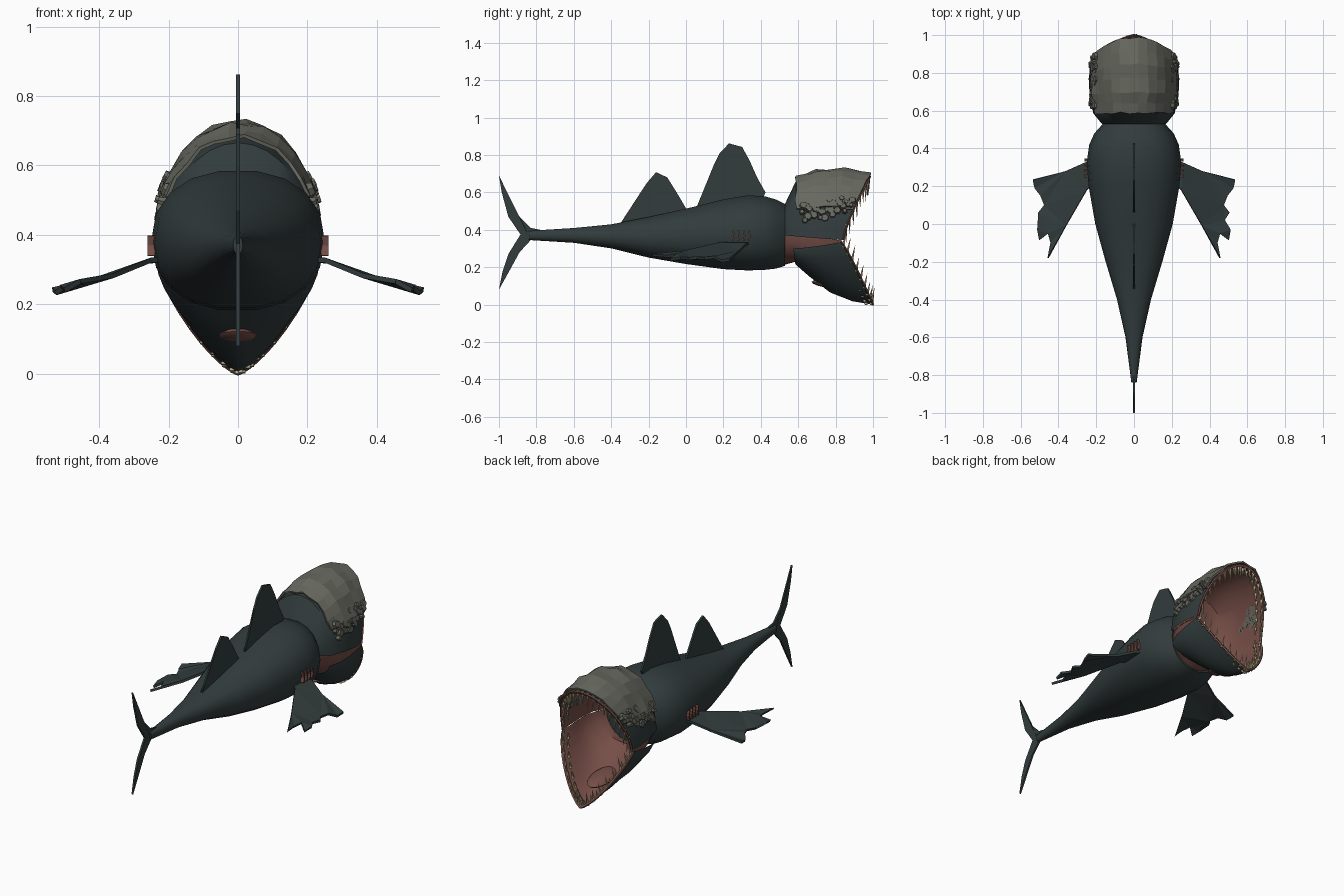
import bpy, bmesh, random
from math import sin, cos, pi, radians
from mathutils import Vector, Matrix

random.seed(4)
cube = bpy.data.objects.get("Cube")
if cube:
    bpy.data.objects.remove(cube, do_unlink=True)


def material(name, rgb):
    m = bpy.data.materials.new(name)
    m.use_nodes = True
    m.diffuse_color = (*rgb, 1)
    m.node_tree.nodes["Principled BSDF"].inputs["Base Color"].default_value = (*rgb, 1)
    return m


SKIN = material("dark slate skin", (0.032, 0.045, 0.046))
STONE = material("grey armour", (0.135, 0.14, 0.115))
FLESH = material("raw flesh", (0.18, 0.075, 0.062))
TOOTH = material("ivory tooth", (0.45, 0.39, 0.24))


def finish(name, bm, mat, smooth=None):
    bmesh.ops.recalc_face_normals(bm, faces=bm.faces)
    me = bpy.data.meshes.new(name)
    bm.to_mesh(me)
    bm.free()
    me.materials.append(mat)
    if smooth:
        me.shade_smooth()
        me.set_sharp_from_angle(angle=radians(smooth))
    ob = bpy.data.objects.new(name, me)
    bpy.context.collection.objects.link(ob)
    return ob


def solidify(ob, thickness, offset=0):
    mod = ob.modifiers.new("thickness", "SOLIDIFY")
    mod.thickness, mod.offset = thickness, offset


def loft(name, rings, mat, closed=False, caps=(), smooth=40):
    """Skin a list of equally sized point rings."""
    bm = bmesh.new()
    rows = [[bm.verts.new(p) for p in ring] for ring in rings]
    n = len(rows[0])
    for a, b in zip(rows, rows[1:]):
        for i in range(n if closed else n - 1):
            j = (i + 1) % n
            bm.faces.new((a[i], a[j], b[j], b[i]))
    for c in caps:
        bm.faces.new(rows[c])
    return finish(name, bm, mat, smooth)


def arc_point(st, a):
    """Point on a jaw section: a = 0 is one side, pi/2 the midline, pi the other side."""
    y_side, y_mid, half, z_edge, z_mid, p = st
    c, s = cos(a), max(sin(a), 0.0)
    x = half * abs(c) ** p * (1 if c > 0 else -1)
    return Vector((x, y_side + (y_mid - y_side) * s ** 1.3, z_edge + (z_mid - z_edge) * s ** p))


def jaw(name, stations, mat, a0=0, a1=180, n=16, smooth=40, caps=()):
    angles = [radians(a0 + (a1 - a0) * i / n) for i in range(n + 1)]
    return loft(name, [[arc_point(s, a) for a in angles] for s in stations], mat,
                smooth=smooth, caps=caps)


# Body: superellipse sections (y, half width, top, bottom)
body = [(-.84, .014, .395, .345), (-.6, .045, .41, .33), (-.4, .09, .43, .30),
        (-.2, .15, .47, .25), (0, .205, .515, .215), (.2, .24, .565, .187),
        (.33, .25, .587, .18), (.42, .237, .582, .183), (.48, .21, .565, .19),
        (.53, .165, .54, .205)]


def oval(y, half, top, bottom, n=18):
    ring = []
    for i in range(n):
        c, s = cos(2 * pi * i / n), sin(2 * pi * i / n)
        x = half * abs(c) ** .9 * (1 if c > 0 else -1)
        z = (top + bottom) / 2 + (top - bottom) / 2 * abs(s) ** .9 * (1 if s > 0 else -1)
        ring.append((x, y, z))
    return ring


loft("body", [oval(*b) for b in body], SKIN, closed=True, caps=(0, -1))

# Jaws: (side y, midline y, half width, edge z, midline z, section power)
upper = [(.53, .53, .17, .37, .54, 1), (.585, .59, .215, .365, .665, 1),
         (.68, .70, .235, .357, .70, 1), (.77, .85, .24, .35, .71, 1),
         (.84, .985, .23, .345, .685, 1)]
lower = [(.575, .585, .2, .30, .215, 1), (.64, .66, .225, .305, .15, 1.1),
         (.72, .77, .235, .315, .065, 1.3), (.78, .89, .235, .325, .018, 1.45),
         (.83, 1.0, .235, .335, 0, 1.5)]
jaw("upper_jaw", upper, SKIN)
jaw("lower_jaw", lower, SKIN)


# Mouth lining: the same shells pulled inwards, meeting the jaws at the rim
def lining(stations, shift):
    inner = [(ys, ym, h - .012, ze, zm + shift, p) for ys, ym, h, ze, zm, p in stations[:-1]]
    return inner + [stations[-1]]


jaw("mouth_roof", lining(upper, -.014), FLESH, caps=(0,))
throat = [(.53, .53, .17, .37, .20, 1)] + lower
floor = [(s[0], s[1], s[2], u, s[4], s[5]) for s, u in
         zip(throat, (.37, .367, .362, .355, .349, .345))]
jaw("mouth_floor", lining(floor, .014), FLESH, caps=(0,))

# Lips: thin flesh cords along both rims
for name, st in (("upper_lip", upper[-1]), ("lower_lip", lower[-1])):
    rim = [arc_point(st, pi * i / 24) for i in range(25)]
    rings = []
    for p in rim:
        out = Vector((p.x, 0, p.z - .35)).normalized() * .006
        rings.append([p + out, p + Vector((0, .006, 0)), p - out * 2, p - Vector((0, .006, 0))])
    loft(name, rings, FLESH, closed=True, caps=(0, -1))

# Tongue
bm = bmesh.new()
bmesh.ops.create_uvsphere(bm, u_segments=14, v_segments=8, radius=1,
                          matrix=Matrix.Translation((0, .79, .105))
                          @ Matrix.Rotation(radians(-8), 4, "X")
                          @ Matrix.Diagonal((.065, .12, .022, 1)))
finish("tongue", bm, FLESH, 50)


# Teeth: rows of slim cones following each rim
def teeth(name, st, lo, hi, count, length, lean):
    bm = bmesh.new()
    for row in (0, 1):
        for i in range(count):
            a = radians(lo + (hi - lo) * (i + .5 * row) / (count - 1 + .5 * row))
            p = arc_point(st, a)
            p.x *= .97 - .06 * row
            p.y -= .008 + .03 * row
            size = length * random.uniform(.75, 1.15) * (1 - .4 * row)
            d = Vector((-p.x * .5, *lean)).normalized()
            m = (Matrix.Translation(p + d * size * .45)
                 @ d.to_track_quat("Z", "Y").to_matrix().to_4x4())
            bmesh.ops.create_cone(bm, cap_ends=True, segments=6, radius1=.009,
                                  radius2=.0005, depth=size, matrix=m)
    finish(name, bm, TOOTH, 60)


teeth("upper_teeth", upper[-1], 14, 166, 19, .095, (.02, -1))
teeth("lower_teeth", lower[-1], 10, 170, 19, .085, (.22, 1))

# Head armour: faceted, roughened plate over the upper jaw
plate = [(ys, ym, h + .008, ze, zm + .016, p) for ys, ym, h, ze, zm, p in upper[1:]]
mid = [tuple((a + b) / 2 for a, b in zip(s, t)) for s, t in zip(plate, plate[1:])]
plate = [s for pair in zip(plate, mid) for s in pair] + plate[-1:]
armour = jaw("head_armour", plate, STONE, 27, 153, 11, smooth=None)
for v in armour.data.vertices:
    v.co += Vector([random.uniform(-.006, .006) for _ in range(3)])
solidify(armour, .01)

# Barnacles: irregular six-sided crusts on both cheeks
bm = bmesh.new()
for i in range(34):
    t = i / 33
    y = .62 + .27 * t
    z = (.44 + .05 * t + random.uniform(0, .09))
    r = random.uniform(.014, .027)
    half = .222 * max(1 - ((z - .35) / .37) ** 2, .1) ** .5 + .012
    if y > .82:
        half += .01
    for side in (1, -1):
        m = (Matrix.Translation((side * half, y, z))
             @ Matrix.Rotation(side * radians(90 - 25 * (z - .4) / .15), 4, "Y")
             @ Matrix.Rotation(i, 4, "Z"))
        bmesh.ops.create_cone(bm, cap_ends=True, segments=6, radius1=r, radius2=r * .7,
                              depth=random.uniform(.018, .03), matrix=m)
finish("cheek_barnacles", bm, STONE)


# Fins: flat outlines given thickness
def fin(name, points, thickness):
    bm = bmesh.new()
    bm.faces.new([bm.verts.new(p) for p in points])
    bmesh.ops.triangulate(bm, faces=bm.faces)
    solidify(finish(name, bm, SKIN), thickness)


upright = {
    "front_dorsal_fin": [(.04, .48), (.06, .52), (.10, .60), (.15, .75), (.18, .81), (.23, .862),
                         (.30, .843), (.34, .77), (.38, .68), (.425, .60), (.40, .54)],
    "rear_dorsal_fin": [(-.36, .42), (-.28, .49), (-.24, .58), (-.21, .65), (-.16, .708),
                        (-.10, .68), (-.05, .60), (0, .515), (0, .46)],
    "tail_fin": [(-.78, .40), (-.83, .41), (-.89, .47), (-.95, .57), (-1, .69), (-.985, .60),
                 (-.95, .47), (-.885, .375), (-.95, .27), (-.98, .18), (-1, .08), (-.95, .17),
                 (-.89, .28), (-.83, .345), (-.78, .345)],
}
for name, outline in upright.items():
    fin(name, [(0, y, z) for y, z in outline], .011)

# Pectoral fins with a ragged trailing edge
pectoral = [(.21, .345), (.26, .325), (.36, .28), (.535, .235), (.525, .19), (.495, .15),
            (.475, .10), (.505, .06), (.48, .02), (.51, -.03), (.50, -.085), (.455, -.05),
            (.44, -.10), (.455, -.18), (.36, -.01), (.25, .18), (.21, .22)]
for side, name in ((1, "left_pectoral_fin"), (-1, "right_pectoral_fin")):
    fin(name, [(side * x, y, .318 - .3 * (x - .24) + .012 * (i % 2))
               for i, (x, y) in enumerate(pectoral)], .014)

# Gill slits: slim curved flesh ridges on each flank
bm = bmesh.new()
for side in (1, -1):
    for k in range(4):
        for dy, z, tilt in ((0, .355, -14), (0, .382, 14)):
            m = (Matrix.Translation((side * .25, .255 + .028 * k + dy, z))
                 @ Matrix.Rotation(radians(tilt), 4, "X")
                 @ Matrix.Diagonal((.022, .008, .032, 1)))
            bmesh.ops.create_cube(bm, size=1, matrix=m)
finish("gill_slits", bm, FLESH)
